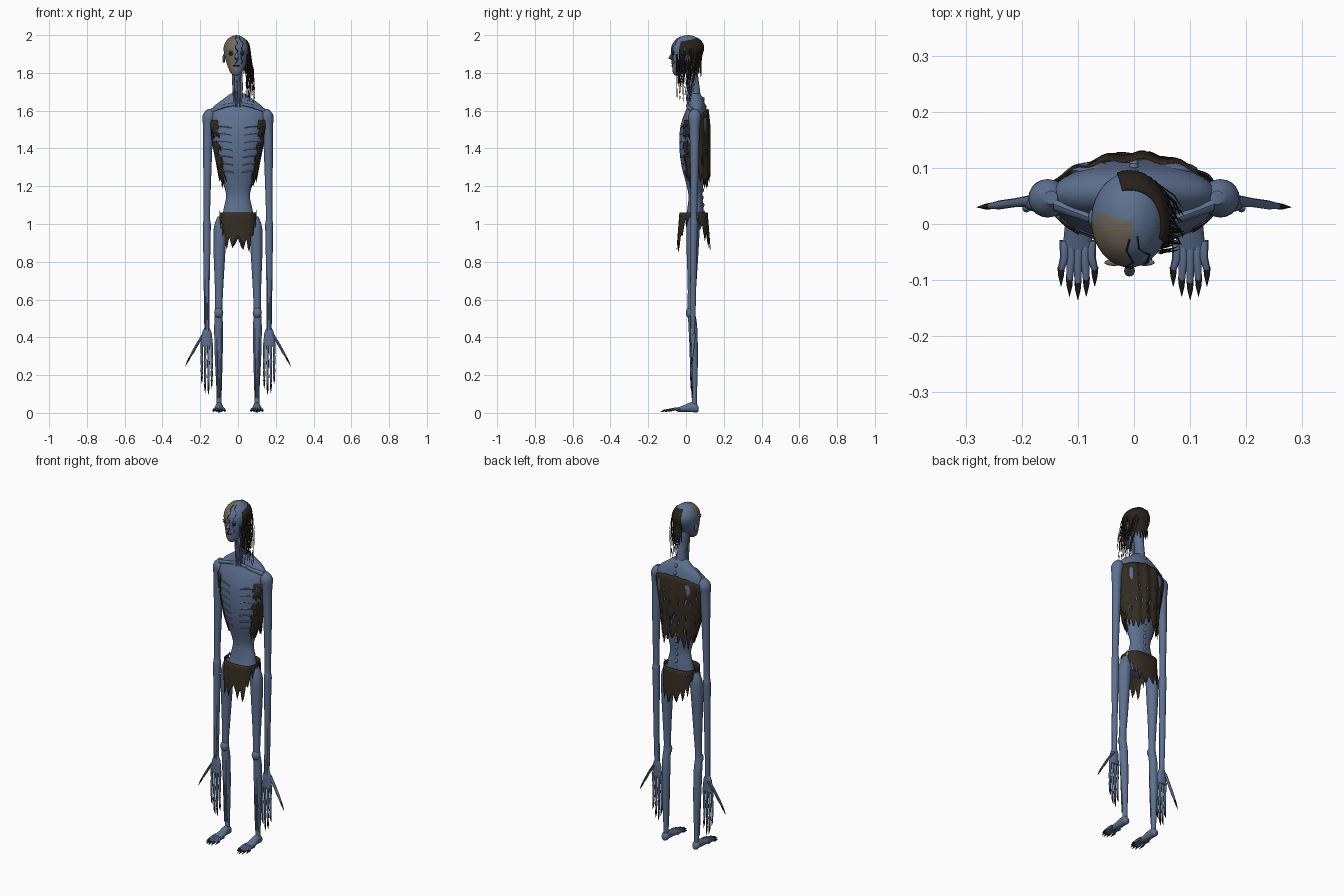
import bpy, bmesh, random
from math import sin, cos, pi, radians
from mathutils import Vector, Quaternion

random.seed(4)
if "Cube" in bpy.data.objects:
    bpy.data.objects.remove(bpy.data.objects["Cube"])


def material(name, r, g, b):
    m = bpy.data.materials.new(name)
    m.use_nodes = True
    m.diffuse_color = (r, g, b, 1)
    m.node_tree.nodes["Principled BSDF"].inputs["Base Color"].default_value = (r, g, b, 1)
    return m


SKIN = material("blue grey skin", .11, .165, .28)
BONE = material("old bone", .17, .14, .10)
CLOTH = material("dark brown cloth", .034, .025, .015)
HAIR = material("dark hair", .022, .016, .011)
CLAW = material("black claw", .015, .013, .012)


def finish(name, bm, *mats):
    mesh = bpy.data.meshes.new(name)
    bmesh.ops.recalc_face_normals(bm, faces=bm.faces)
    bm.to_mesh(mesh)
    bm.free()
    ob = bpy.data.objects.new(name, mesh)
    bpy.context.collection.objects.link(ob)
    for m in mats:
        mesh.materials.append(m)
    bpy.ops.object.select_all(action="DESELECT")
    ob.select_set(True)
    bpy.context.view_layer.objects.active = ob
    bpy.ops.object.shade_smooth_by_angle(angle=radians(45))
    return ob


def smooth_keys(keys, k=4):
    """Catmull-Rom resampling of (x, y, z, rx, ry) rings."""
    out = []
    for i in range(len(keys) - 1):
        a, b, c, d = (keys[max(0, min(len(keys) - 1, i + j))] for j in (-1, 0, 1, 2))
        for s in range(k):
            t = s / k
            out.append(tuple(q + .5 * t * (r - p + t * (2*p - 5*q + 4*r - u + t * (3*(q - r) + u - p)))
                             for p, q, r, u in zip(a, b, c, d)))
    return out + [keys[-1]]


def loft(bm, rings, n=16, mat=0):
    """Skin elliptical rings; upright parts keep level rings."""
    way = Vector(rings[-1][:3]) - Vector(rings[0][:3])
    turn = Quaternion() if abs(way.normalized().z) > .7 else way.to_track_quat("Z", "Y")
    loops = []
    for x, y, z, rx, ry in rings:
        loops.append([bm.verts.new(Vector((x, y, z)) + turn @ Vector(
            (rx * cos(2*pi*i/n), ry * sin(2*pi*i/n), 0))) for i in range(n)])
    faces = [bm.faces.new(loops[0]), bm.faces.new(loops[-1])]
    for a, b in zip(loops, loops[1:]):
        for i in range(n):
            j = (i + 1) % n
            faces.append(bm.faces.new((a[i], a[j], b[j], b[i])))
    for f in faces:
        f.material_index = mat


def tube(bm, points, radii, n=8, mat=0):
    loft(bm, [(*p, r, r) for p, r in zip(points, radii)], n, mat)


def ball(bm, centre, size, mat=0):
    made = bmesh.ops.create_uvsphere(bm, u_segments=16, v_segments=10, radius=1)
    for v in made["verts"]:
        v.co = Vector(centre) + Vector(a * b for a, b in zip(v.co, size))
        for f in v.link_faces:
            f.material_index = mat


def surf(rings, z, a, grow=0):
    """Point on a lofted body at height z and angle a (-90 degrees is the front)."""
    z = max(rings[0][2], min(rings[-1][2], z))
    lo, hi = next((p, q) for p, q in zip(rings, rings[1:]) if q[2] >= z)
    t = (z - lo[2]) / max(1e-6, hi[2] - lo[2])
    x, y, _, rx, ry = (p + (q - p) * t for p, q in zip(lo, hi))
    return Vector((x + (rx + grow) * cos(a), y + (ry + grow) * sin(a), z))


def ragged(name, mat, start, end, cols, rows, top, bottom, place, keep=lambda z, a: True, holes=.04, closed=False):
    """Torn sheet wrapped round a body, with a toothed hem and slits."""
    bm = bmesh.new()
    grid = []
    for i in range(cols if closed else cols + 1):
        a = radians(start + (end - start) * i / cols)
        hi, lo = top(a), bottom(a) + random.uniform(0, .03) + (0, .03, .055, .025)[i % 4]
        grid.append([(bm.verts.new(place(z, a)), z, a)
                     for z in (hi + (lo - hi) * j / rows for j in range(rows + 1))])
    if closed:
        grid.append(grid[0])
    for left, right in zip(grid, grid[1:]):
        for j in range(rows):
            _, z, a = left[j]
            if keep(z, a) and not (0 < j < rows - 1 and random.random() < holes):
                bm.faces.new([c[0] for c in (left[j], right[j], right[j + 1], left[j + 1])])
    loose = [v for v in bm.verts if not v.link_faces]
    bmesh.ops.delete(bm, geom=loose, context="VERTS")
    ob = finish(name, bm, mat)
    ob.modifiers.new("thickness", "SOLIDIFY").thickness = .003


# Torso with ribs, collar bones and spine
torso = smooth_keys([(0, .04, .97, .06, .035), (0, .045, 1.02, .085, .048), (0, .05, 1.08, .076, .043),
                     (0, .05, 1.15, .063, .037), (0, .046, 1.22, .08, .047), (0, .04, 1.3, .103, .062),
                     (0, .04, 1.4, .125, .075), (0, .042, 1.5, .142, .074), (0, .048, 1.57, .15, .062),
                     (0, .055, 1.62, .13, .048), (0, .055, 1.66, .08, .038), (0, .05, 1.69, .04, .025)], 5)
bm = bmesh.new()
loft(bm, torso, 40)
for s in (1, -1):
    for k in range(7):
        z = 1.51 - k * .04
        path = [surf(torso, z + .025 * sin(t * pi / 10) - .004 * t, radians(-90 + s * (14 + 8 * t)), -.001)
                for t in range(11)]
        for p, q in zip(path, path[1:]):
            tube(bm, (p, q), (.0042, .0042), 6)
    tube(bm, [(s * .012, .012, 1.635), (s * .07, .008, 1.625), (s * .14, .035, 1.6)], (.008, .009, .012))
    ball(bm, (s * .07, .095, 1.53), (.045, .016, .07))
for k in range(16):
    z = 1.06 + k * .04
    ball(bm, surf(torso, z, pi / 2, -.002), (.009, .008, .013))
finish("torso", bm, SKIN)

# Neck with tendons
bm = bmesh.new()
loft(bm, smooth_keys([(0, .05, 1.62, .045, .035), (-.003, .045, 1.7, .027, .03),
                      (-.005, .035, 1.78, .025, .03), (-.006, .02, 1.85, .03, .04)]), 20)
for x in (-.022, -.008, .008, .022):
    tube(bm, [(x - .005, .01, 1.82), (x - .002, .014, 1.72), (x * .7, .008, 1.62)], (.006, .006, .004))
finish("neck", bm, SKIN)

# Head, one front quarter bare bone
head = smooth_keys([(-.01, -.045, 1.785, .012, .012), (-.009, -.036, 1.803, .032, .034),
                    (-.008, -.012, 1.85, .052, .062), (-.008, .003, 1.9, .065, .08),
                    (-.008, .008, 1.94, .067, .083), (-.008, .01, 1.975, .05, .063),
                    (-.008, .01, 1.994, .025, .032), (-.008, .01, 2.0, .003, .003)], 5)
bm = bmesh.new()
loft(bm, head, 40)
for f in bm.faces:
    c = f.calc_center_median()
    f.material_index = int(c.x < -.01 + .007 * sin(c.z * 130) and c.y < .012 + .008 * sin(c.z * 90) and c.z > 1.8)
tube(bm, [(-.008, -.066, 1.915), (-.008, -.084, 1.878), (-.008, -.072, 1.868)], (.005, .01, .006))
for s in (1, -1):
    ball(bm, (-.008 + s * .067, .01, 1.875), (.007, .016, .024))
    ball(bm, surf(head, 1.9, radians(-90 + s * 25), -.001), (.014, .006, .008), 2)
    ball(bm, surf(head, 1.912, radians(-90 + s * 25), -.001), (.017, .006, .004), 0 if s > 0 else 1)
ball(bm, surf(head, 1.838, radians(-90), -.001), (.018, .005, .005), 2)
finish("head", bm, SKIN, BONE, CLAW)

# Arms and hands
for s, side in ((1, "left"), (-1, "right")):
    bm = bmesh.new()
    keys = [(.148, .047, 1.61, .012), (.153, .046, 1.575, .034), (.158, .045, 1.5, .027), (.162, .045, 1.3, .022),
            (.165, .042, 1.05, .017), (.165, .042, 1.0, .021), (.165, .04, .93, .02), (.166, .038, .62, .015),
            (.165, .035, .43, .013)]
    loft(bm, smooth_keys([(s * x, y, z, r, r) for x, y, z, r in keys]), 20)
    for k in range(3):
        x = s * (.157 + k * .008)
        tube(bm, [(x, .03, .92), (x, .027, .65), (x, .024, .43)], (.003, .004, .003), 6)
    finish(side + "_arm", bm, SKIN)

    bm = bmesh.new()
    loft(bm, smooth_keys([(s * .165, .035, .45, .013, .012), (s * .165, .034, .42, .026, .014),
                          (s * .165, .032, .355, .031, .011)]), 16)
    for k, size in enumerate((.24, .275, .265, .215)):
        x, z = s * (.139 + k * .0175), .37
        tube(bm, [(x, .032, z), (x, .03, z - size * .3), (x, .028, z - size * .36), (x, .028, z - size * .6),
                  (x, .027, z - size * .65), (x, .03, z - size * .84)], (.008, .0055, .0075, .005, .0065, .004))
        tube(bm, [(x, .03, z - size * .82), (x, .03, z - size * .9), (x, .036, z - size)], (.0055, .0045, .0005), 8, 1)
    tube(bm, [(s * .178, .042, .42), (s * .212, .038, .37), (s * .24, .034, .32), (s * .258, .032, .29)],
         (.011, .008, .008, .005))
    tube(bm, [(s * .256, .032, .293), (s * .265, .031, .275), (s * .28, .03, .245)], (.006, .005, .0005), 8, 1)
    finish(side + "_hand", bm, SKIN, CLAW)

    # Legs and feet
    bm = bmesh.new()
    keys = [(.088, .038, 1.04, .02), (.094, .037, .98, .034), (.098, .035, .87, .032), (.1, .032, .68, .023),
            (.102, .028, .55, .019), (.103, .036, .46, .023), (.102, .042, .3, .021), (.1, .045, .12, .014),
            (.1, .043, .03, .014)]
    loft(bm, smooth_keys([(s * x, y, z, r, r) for x, y, z, r in keys]), 20)
    ball(bm, (s * .102, .023, .53), (.024, .024, .03))
    for k in range(3):
        x = s * (.092 + k * .009)
        tube(bm, [(x, .02, .45), (x, .023, .3), (x, .032, .08)], (.004, .004, .003), 6)
    finish(side + "_leg", bm, SKIN)

    bm = bmesh.new()
    loft(bm, smooth_keys([(s * .1, .066, .022, .01, .012), (s * .1, .055, .026, .02, .024),
                          (s * .1, .03, .03, .02, .026), (s * .1, -.01, .023, .024, .018),
                          (s * .1, -.045, .016, .027, .011)]), 16)
    for k in range(-2, 3):
        x, reach = s * (.1 + k * .012), .105 - .006 * k * k
        tip = s * (.1 + k * .015)
        tube(bm, [(x, -.03, .018), (x, -.06, .02), (tip, -reach, .013)], (.009, .008, .006))
        tube(bm, [(tip, -reach + .004, .013), (tip, -reach - .012, .012), (tip, -reach - .03, .005)],
             (.0065, .005, .0005), 8, 1)
    finish(side + "_foot", bm, SKIN, CLAW)


# Torn shirt hanging on the back, with strips reaching round the ribs
def shirt_place(z, a):
    hang = z + (max(z, 1.4) - z) * max(0, sin(a))
    p = surf(torso, hang, a, .007)
    return Vector((p.x, p.y + .008 * max(0, sin(a)) * (1 + sin(a * 14)) / 2, z))


def shirt_keep(z, a):
    front = -sin(a)
    return front < (.72 if z > 1.48 else .1 if z > 1.44 else .62 + .1 * sin(z * 90))


ragged("torn_shirt", CLOTH, -46, 226, 72, 14, lambda a: 1.55 + .06 * max(0, sin(a)),
       lambda a: 1.20 + .02 * sin(a * 5), shirt_place, shirt_keep, .05)


# Ragged loincloth, open over the hips
def cloth_place(z, a):
    flare = (1.06 - z) * .1
    c, w = cos(a), sin(a)
    return Vector((.099 * abs(c) ** .7 * (1 if c > 0 else -1) * (1 - flare),
                   .04 + (.075 + flare * .8) * abs(w) ** .8 * (1 if w > 0 else -1), z))


ragged("loincloth", CLOTH, 0, 360, 72, 6, lambda a: 1.062,
       lambda a: .855 + .13 * max(0, abs(cos(a)) - .55) / .45 + .012 * sin(a * 7), cloth_place, holes=.02, closed=True)

# Hair on one side of the scalp, and loose strands
ragged("scalp_hair", HAIR, -28, 108, 40, 8, lambda a: 1.972 + .015 * sin(a), lambda a: 1.775,
       lambda z, a: surf(head, max(z, 1.89), a, .005) + Vector((0, 0, min(0, z - 1.89))), holes=.05)
bm = bmesh.new()
for k in range(55):
    p = surf(head, random.uniform(1.86, 1.93), radians(random.uniform(-40, 60)), .006)
    end = Vector((random.uniform(.035, .09), p.y * .6 - random.uniform(0, .03), random.uniform(1.64, 1.78)))
    tube(bm, [p, p.lerp(end, .5) + Vector((.008, 0, 0)), end], (.0017, .0015, .0006), 4)
for bend, lean in ((80, 0), (55, .5)):
    path = [surf(head, 1.992 - t * .012, -pi/2 + lean + .12 * sin(t * bend), .001) for t in range(13)]
    for p, q in zip(path, path[1:]):
        tube(bm, (p, q), (.0016, .0016), 4)
finish("loose_hair", bm, HAIR)
